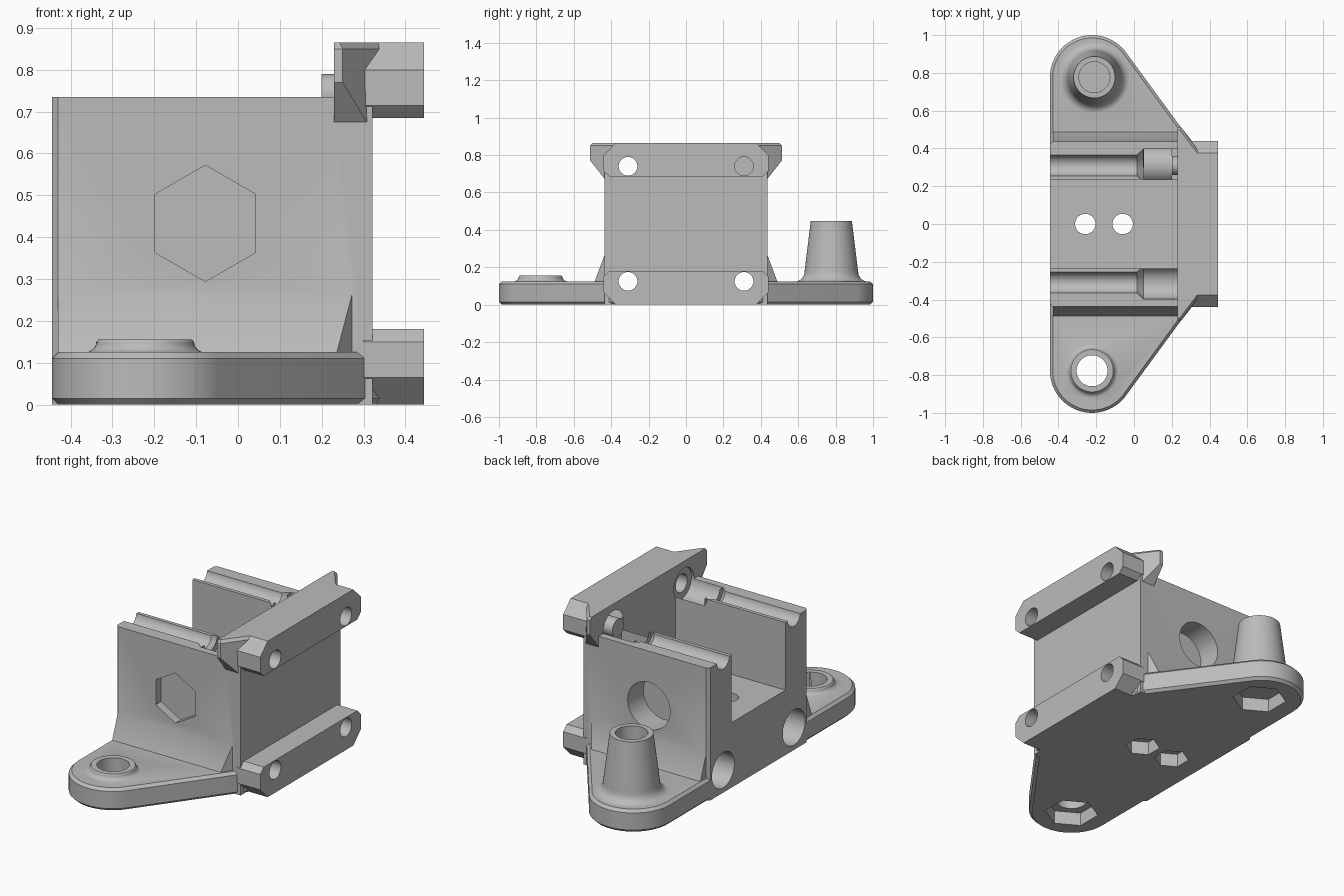
import bpy, bmesh
from math import cos, sin, pi, radians
from mathutils import Vector, Matrix

if "Cube" in bpy.data.objects:
    bpy.data.objects.remove(bpy.data.objects["Cube"])

grey = bpy.data.materials.new("plain_grey")
grey.use_nodes = True
grey.diffuse_color = (0.5, 0.5, 0.5, 1)
grey.node_tree.nodes["Principled BSDF"].inputs["Base Color"].default_value = (0.5, 0.5, 0.5, 1)


def finish(bm, name):
    bmesh.ops.recalc_face_normals(bm, faces=bm.faces[:])
    mesh = bpy.data.meshes.new(name)
    bm.to_mesh(mesh)
    bm.free()
    mesh.materials.append(grey)
    ob = bpy.data.objects.new(name, mesh)
    bpy.context.collection.objects.link(ob)
    return ob


def hull(name, points):
    bm = bmesh.new()
    for p in points:
        bm.verts.new(p)
    res = bmesh.ops.convex_hull(bm, input=bm.verts[:])
    loose = [v for v in bm.verts if not v.link_faces]
    bmesh.ops.delete(bm, geom=loose, context='VERTS')
    bmesh.ops.dissolve_limit(bm, angle_limit=0.01, verts=bm.verts[:], edges=bm.edges[:])
    return finish(bm, name)


def box(name, x, y, z):
    return hull(name, [(a, b, c) for a in x for b in y for c in z])


def rod(name, start, end, r1, r2=None, sides=48, turn=0):
    """Cylinder, cone or hexagonal prism between two points."""
    a, b = Vector(start), Vector(end)
    rot = (b - a).to_track_quat('Z', 'Y').to_matrix().to_4x4()
    bm = bmesh.new()
    bmesh.ops.create_cone(bm, cap_ends=True, segments=sides, radius1=r1,
                          radius2=r1 if r2 is None else r2, depth=(b - a).length,
                          matrix=Matrix.Translation((a + b) / 2) @ rot @ Matrix.Rotation(turn, 4, 'Z'))
    return finish(bm, name)


def lathe(name, profile, x, y):
    bm = bmesh.new()
    vs = [bm.verts.new((r, 0, z)) for r, z in profile]
    es = [bm.edges.new(p) for p in zip(vs, vs[1:])]
    bmesh.ops.spin(bm, geom=vs + es, cent=(0, 0, 0), axis=(0, 0, 1), angle=2 * pi, steps=48)
    bmesh.ops.remove_doubles(bm, verts=bm.verts[:], dist=0.0001)
    bmesh.ops.translate(bm, verts=bm.verts[:], vec=(x, y, 0))
    return finish(bm, name)


def apply_mod(ob, mod):
    bpy.context.view_layer.objects.active = ob
    bpy.ops.object.modifier_apply(modifier=mod.name)


def combine(ob, tool, operation):
    mod = ob.modifiers.new("combine", 'BOOLEAN')
    mod.operation, mod.solver, mod.object = operation, 'EXACT', tool
    apply_mod(ob, mod)
    bpy.data.objects.remove(tool)


def fillet(r, z, radius, low):
    """Concave quarter curve from a wall down to a flat surface."""
    return [(r + radius * (1 - cos(t * pi / 12)), low + z * (1 - sin(t * pi / 12))) for t in range(7)]


BACK, SIDE, TOP, PLATE = -0.445, 0.437, 0.735, 0.125
LOBE_X, LOBE_Y = -0.222, 0.777

# Base plate with two rounded lobes and chamfered rims
outline = [(0.345, s * 0.38) for s in (-1, 1)]
for s in (-1, 1):
    outline += [(LOBE_X + 0.223 * cos(i * pi / 32), s * LOBE_Y + 0.223 * sin(i * pi / 32))
                for i in range(64)]
bracket = hull("mounting_bracket", [(x, y, z) for x, y in outline for z in (0, PLATE)])
bev = bracket.modifiers.new("rim", 'BEVEL')
bev.width, bev.segments, bev.limit_method, bev.angle_limit = 0.015, 1, 'ANGLE', radians(50)
apply_mod(bracket, bev)

# Main block with chamfered rear corners
block = [(BACK, SIDE - 0.015), (BACK + 0.015, SIDE), (0.322, SIDE)]
parts = [hull("block", [(x, s * y, z) for x, y in block for s in (-1, 1) for z in (0, TOP)])]

# Sloped flares where the block meets the plate
for s in (-1, 1):
    flare = [(0.277, 0.43, 0.28), (0.25, 0.468, 0.15), (0.235, 0.49, 0.12),
             (0.277, 0.43, 0.11), (0.235, 0.49, 0.11)]
    parts.append(hull("flare", [(x, s * y, z) for fx, y, z in flare for x in (BACK + 0.015, fx)]))

# Upper head with side wings
wing = [(0.23, 0.497, 0.865), (0.243, 0.497, 0.865), (0.335, 0.375, 0.865),
        (0.23, 0.512, 0.85), (0.25, 0.512, 0.85), (0.345, 0.38, 0.85), (0.345, 0.38, 0.78),
        (0.23, 0.512, 0.77), (0.25, 0.512, 0.77), (0.23, 0.437, 0.675), (0.308, 0.437, 0.675)]
parts.append(hull("head", [(x, s * y, z) for x, y, z in wing for s in (-1, 1)]))

# Front flange bars: large chamfer on the outer edge, small on the inner edge
for outer, inner in ((0, 0.18), (0.865, 0.685)):
    d = 1 if inner > outer else -1
    bar = [(0.375, outer), (0.44, outer + d * 0.065), (0.44, inner - d * 0.03), (0.41, inner)]
    parts.append(hull("flange", [(x, s * y, z) for y, z in bar for s in (-1, 1) for x in (0.3, 0.445)]))

# Short and tall screw bosses
short = [(0, 0.155), (0.112, 0.155)] + fillet(0.117, 0.025, 0.03, 0.124) + [(0.147, 0.1), (0, 0.1)]
tall = [(0, 0.448), (0.11, 0.448)] + fillet(0.143, 0.055, 0.05, 0.124) + [(0.193, 0.1), (0, 0.1)]
parts.append(lathe("short_boss", short, LOBE_X, -LOBE_Y))
parts.append(lathe("tall_boss", tall, LOBE_X + 0.012, LOBE_Y))

for p in parts:
    combine(bracket, p, 'UNION')

# Open channel
cuts = [box("channel", (-0.6, 0.23), (-0.235, 0.235), (0.36, 1))]

for s in (-1, 1):
    y = s * 0.31
    # Upper rod groove, wider towards the front, and its bolt hole
    cuts.append(rod("groove", (-0.6, y, 0.74), (0.1, y, 0.74), 0.055))
    cuts.append(rod("groove_cone", (0.015, y, 0.74), (0.05, y, 0.74), 0.055, 0.087))
    cuts.append(rod("groove_wide", (0.05, y, 0.74), (0.245, y, 0.74), 0.087))
    cuts.append(rod("upper_bolt", (0.2, y, 0.74), (0.6, y, 0.74), 0.05))
    # Lower bore and its bolt hole
    cuts.append(rod("lower_bore", (-0.6, y, 0.125), (0.2, y, 0.125), 0.098))
    cuts.append(rod("lower_bolt", (0.1, y, 0.125), (0.6, y, 0.125), 0.05))
    # Lobe screw hole with nut pocket beneath
    x = LOBE_X + (0.012 if s > 0 else 0)
    cuts.append(rod("lobe_hole", (x, s * LOBE_Y, -0.1), (x, s * LOBE_Y, 0.6), 0.082))
    cuts.append(rod("lobe_nut", (x, s * LOBE_Y, -0.1), (x, s * LOBE_Y, 0.075), 0.14, sides=6))

# Floor screw holes with nut pockets
for x in (-0.258, -0.06):
    cuts.append(rod("floor_hole", (x, 0, -0.1), (x, 0, 0.5), 0.054))
    cuts.append(rod("floor_nut", (x, 0, -0.1), (x, 0, 0.075), 0.09, sides=6))

# Side recesses: hexagonal on the front wall, round on the rear wall
hexagon = [(-0.078 + 0.139 * sin(i * pi / 3), y, 0.433 + 0.139 * cos(i * pi / 3))
           for i in range(6) for y in (-0.6, -0.39)]
cuts.append(hull("hex_recess", hexagon))
cuts.append(rod("round_recess", (-0.078, 0.6, 0.433), (-0.078, 0.3, 0.433), 0.13))

for c in cuts:
    combine(bracket, c, 'DIFFERENCE')

# Smooth shading with crisp edges
bpy.ops.object.select_all(action='DESELECT')
bracket.select_set(True)
bpy.context.view_layer.objects.active = bracket
bpy.ops.object.shade_smooth_by_angle(angle=radians(25))
